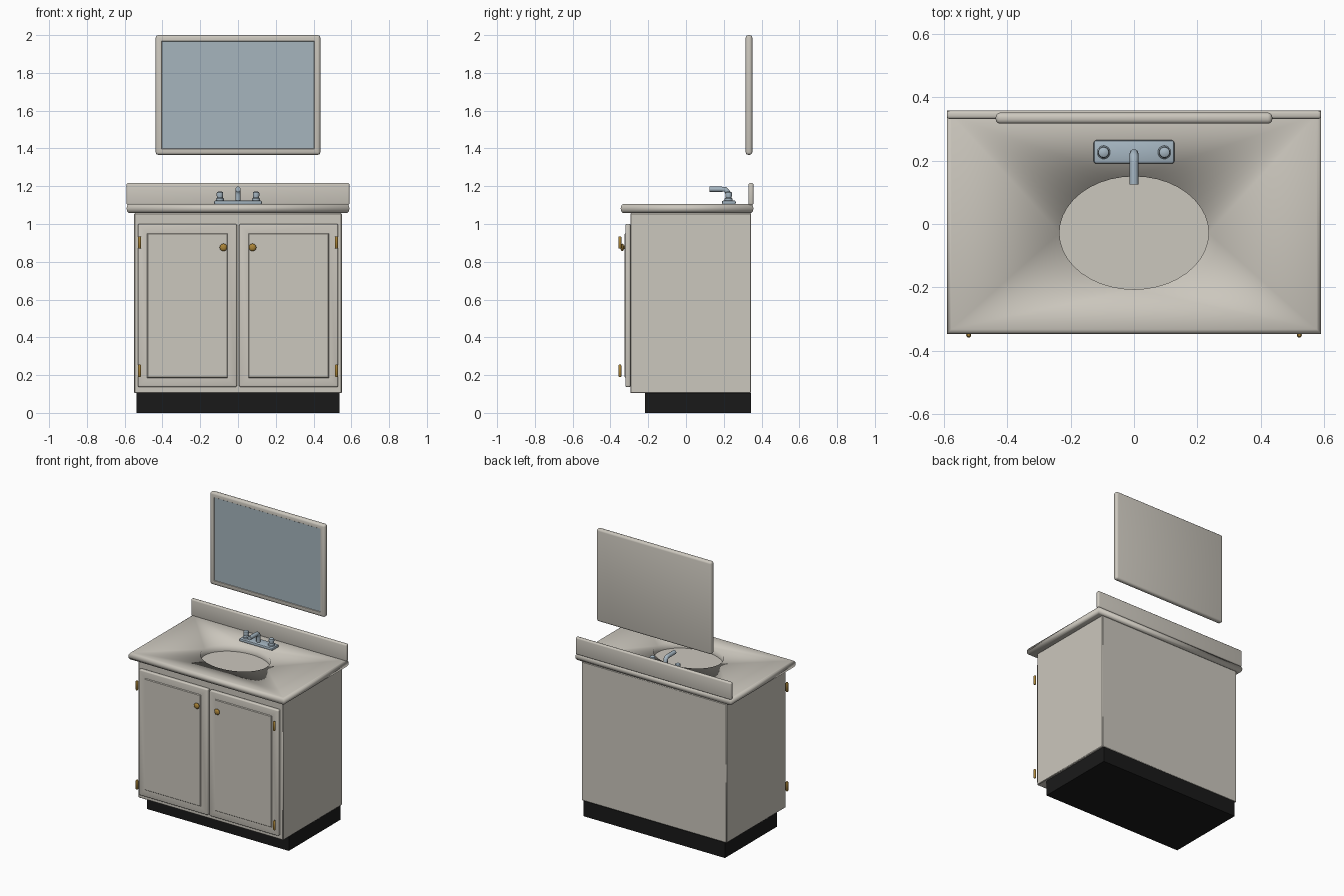
import bpy, bmesh, math
from mathutils import Vector

cube = bpy.data.objects.get("Cube")
if cube:
    bpy.data.objects.remove(cube, do_unlink=True)


def material(name, r, g, b):
    m = bpy.data.materials.new(name)
    m.use_nodes = True
    m.diffuse_color = (r, g, b, 1)
    m.node_tree.nodes["Principled BSDF"].inputs["Base Color"].default_value = (r, g, b, 1)
    return m


cream = material("cream", 0.60, 0.57, 0.51)
black = material("black", 0.01, 0.01, 0.01)
glass_blue = material("mirror_blue", 0.38, 0.46, 0.51)
steel = material("steel_blue", 0.38, 0.47, 0.54)
brass = material("brass", 0.40, 0.23, 0.04)


def finish(name, bm, mat, angle=40):
    bmesh.ops.recalc_face_normals(bm, faces=bm.faces)
    mesh = bpy.data.meshes.new(name)
    bm.to_mesh(mesh)
    bm.free()
    mesh.materials.append(mat)
    ob = bpy.data.objects.new(name, mesh)
    bpy.context.collection.objects.link(ob)
    bpy.ops.object.select_all(action='DESELECT')
    ob.select_set(True)
    bpy.context.view_layer.objects.active = ob
    if angle >= 180:
        bpy.ops.object.shade_smooth()
    elif angle:
        bpy.ops.object.shade_smooth_by_angle(angle=math.radians(angle))
    return ob


def box_mesh(lo, hi, bevel=0, segments=3):
    lo, hi = Vector(lo), Vector(hi)
    bm = bmesh.new()
    bmesh.ops.create_cube(bm, size=1)
    for v in bm.verts:
        v.co = (lo + hi) / 2 + v.co * (hi - lo)
    if bevel:
        bmesh.ops.bevel(bm, geom=bm.edges[:], offset=bevel, segments=segments,
                        profile=0.5, affect='EDGES')
    return bm


def box(name, lo, hi, mat, bevel=0, segments=3):
    return finish(name, box_mesh(lo, hi, bevel, segments), mat)


def raise_front(bm, *steps):
    """Inset the big front face in (width, height) steps."""
    bm.normal_update()
    face = max((f for f in bm.faces if f.normal.y < -0.9), key=lambda f: f.calc_area())
    for width, height in steps:
        bmesh.ops.inset_region(bm, faces=[face], thickness=width, depth=height)
    return face


def lathe(name, profile, centre, mat, axis='Z', sides=20):
    """Stack rings of (radius, height) about an axis and cap the ends."""
    bm = bmesh.new()
    rings = []
    for r, h in profile:
        ring = []
        for i in range(sides):
            a = math.tau * i / sides
            x, y = r * math.cos(a), r * math.sin(a)
            p = Vector((x, y, h)) if axis == 'Z' else Vector((x, -h, y))
            ring.append(bm.verts.new(p + Vector(centre)))
        rings.append(ring)
    for a, b in zip(rings, rings[1:]):
        for i in range(sides):
            j = (i + 1) % sides
            bm.faces.new((a[i], a[j], b[j], b[i]))
    bm.faces.new(rings[0])
    bm.faces.new(rings[-1])
    return finish(name, bm, mat)


# Cabinet and toe kick
box("toe_kick", (-0.537, -0.217, 0), (0.537, 0.345, 0.106), black)
box("cabinet", (-0.55, -0.295, 0.105), (0.55, 0.345, 1.057), cream, 0.004, 1)

# Doors with raised panels, knobs and hinges
for side, s in (("right", -1), ("left", 1)):
    x0, x1 = sorted((0.006 * s, 0.53 * s))
    door = box_mesh((x0, -0.321, 0.137), (x1, -0.294, 1.0), 0.008)
    raise_front(door, (0.058, 0), (0.006, 0.005))
    finish(side + "_door", door, cream, 30)
    lathe(side + "_knob",
          [(0.009, 0), (0.009, 0.007), (0.017, 0.01), (0.02, 0.016), (0.016, 0.022), (0.007, 0.025)],
          (0.077 * s, -0.322, 0.876), brass, axis='Y')
    for level, z in (("lower", 0.19), ("upper", 0.87)):
        lathe(f"{side}_{level}_hinge",
              [(0.005, 0), (0.008, 0.004), (0.008, 0.061), (0.005, 0.065)],
              (0.521 * s, -0.35, z), brass, sides=12)

# Countertop: bullnose edge, flat top fanned to an oval opening
TOP, RADIUS, SIDES = 1.106, 0.024, 40
bm = bmesh.new()
rings = []
for k in range(7):
    a = -math.pi / 2 + math.pi * k / 6
    inset = RADIUS * (1 - math.cos(a)) * 0.6
    z = TOP - RADIUS + RADIUS * math.sin(a)
    x, y0, y1 = 0.59 - inset, -0.346 + inset, 0.357 - inset
    rings.append([bm.verts.new(p) for p in ((x, y1, z), (-x, y1, z), (-x, y0, z), (x, y0, z))])
for a, b in zip(rings, rings[1:]):
    for i in range(4):
        j = (i + 1) % 4
        bm.faces.new((a[i], a[j], b[j], b[i]))


def oval(bm, z):
    return [bm.verts.new((0.235 * math.cos(math.tau * i / SIDES),
                          -0.028 + 0.178 * math.sin(math.tau * i / SIDES), z))
            for i in range(SIDES)]


rim, low = oval(bm, TOP), oval(bm, 1.06)
bottom_rim = oval(bm, TOP - 2 * RADIUS)
quarter = SIDES // 4
for outer, inner in ((rings[-1], rim), (rings[0], bottom_rim)):
    for i in range(SIDES):
        bm.faces.new((outer[i // quarter], inner[i], inner[(i + 1) % SIDES]))
    for q in range(4):
        bm.faces.new((outer[q], outer[q - 1], inner[q * quarter]))
for a, b in ((rim, low), (low, bottom_rim)):
    for i in range(SIDES):
        j = (i + 1) % SIDES
        bm.faces.new((a[i], a[j], b[j], b[i]))
finish("countertop", bm, cream, 180)

# Basin floor
bm = bmesh.new()
bm.faces.new(oval(bm, 1.061))
finish("basin_floor", bm, cream, 0)

# Backsplash
box("backsplash", (-0.59, 0.331, 1.1), (0.59, 0.357, 1.217), cream, 0.009)

# Faucet: base plate, two handles and a bent spout
box("faucet_plate", (-0.127, 0.19, 1.104), (0.127, 0.264, 1.124), steel, 0.008, 2)
for side, s in (("right", -1), ("left", 1)):
    lathe(side + "_handle",
          [(0.021, 0), (0.021, 0.012), (0.015, 0.018), (0.018, 0.035), (0.016, 0.046), (0.008, 0.05)],
          (0.096 * s, 0.226, 1.122), steel)

curve = bpy.data.curves.new("spout", 'CURVE')
curve.dimensions = '3D'
curve.bevel_depth = 0.014
curve.bevel_resolution = 3
curve.use_fill_caps = True
path = [(0.222, 1.12), (0.222, 1.155), (0.219, 1.172), (0.208, 1.183), (0.19, 1.184), (0.124, 1.184)]
spline = curve.splines.new('POLY')
spline.points.add(len(path) - 1)
for point, (y, z) in zip(spline.points, path):
    point.co = (0, y, z, 1)
curve.materials.append(steel)
spout = bpy.data.objects.new("spout", curve)
bpy.context.collection.objects.link(spout)

# Wall mirror: rounded frame with slightly recessed glass
bm = box_mesh((-0.436, 0.316, 1.366), (0.436, 0.351, 2.0), 0.014)
glass = raise_front(bm, (0.024, 0), (0.003, -0.003))
glass.material_index = 1
mirror = finish("wall_mirror", bm, cream, 30)
mirror.data.materials.append(glass_blue)
for f in mirror.data.polygons:
    if f.normal.y < -0.9 and f.area > 0.3:
        f.material_index = 1
